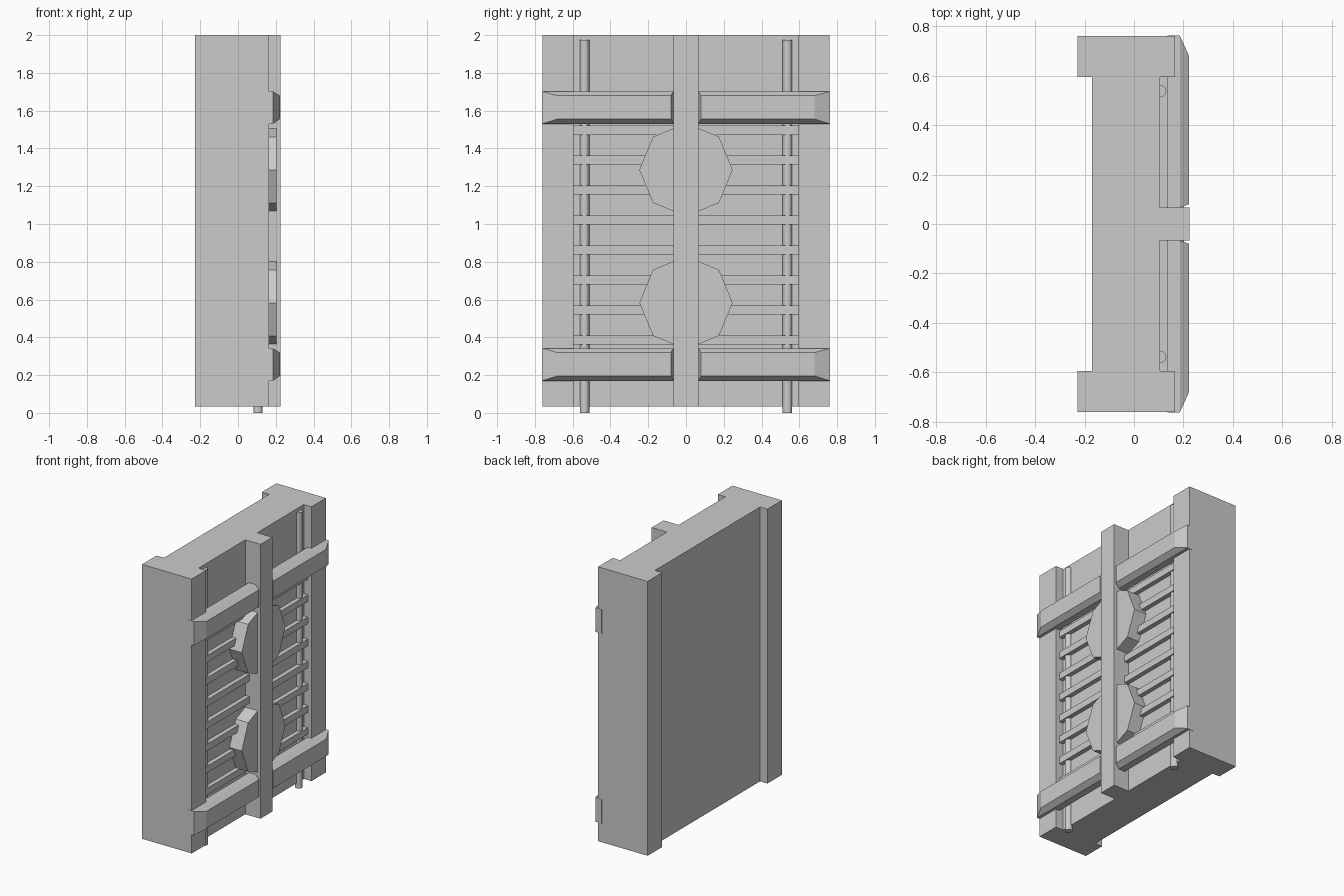
import bpy, bmesh
from math import cos, sin, pi

if "Cube" in bpy.data.objects:
    bpy.data.objects.remove(bpy.data.objects["Cube"])


def make(name, verts, faces):
    mesh = bpy.data.meshes.new(name)
    bm = bmesh.new()
    vs = [bm.verts.new(v) for v in verts]
    for f in faces:
        bm.faces.new([vs[i] for i in f])
    bmesh.ops.recalc_face_normals(bm, faces=bm.faces)
    bm.to_mesh(mesh)
    bm.free()
    ob = bpy.data.objects.new(name, mesh)
    bpy.context.collection.objects.link(ob)
    return ob


def loft(name, a, b):
    """Closed solid between two matching outlines."""
    n = len(a)
    sides = [(i, (i + 1) % n, n + (i + 1) % n, n + i) for i in range(n)]
    return make(name, a + b, [tuple(range(n)), tuple(range(n, 2 * n))] + sides)


def rect(x, y0, y1, z0, z1):
    return [(x, y0, z0), (x, y1, z0), (x, y1, z1), (x, y0, z1)]


def box(name, x0, x1, y0, y1, z0, z1):
    return loft(name, rect(x0, y0, y1, z0, z1), rect(x1, y0, y1, z0, z1))


def mirror_y(ob):
    m = ob.modifiers.new("mirror", 'MIRROR')
    m.use_axis = (False, True, False)
    m.use_mirror_merge = False


Z0, Z1 = 0.035, 2.0

# Main panel: plan profile with recessed front and back
half = [(-0.17, 0.595), (-0.228, 0.595), (-0.228, 0.76),
        (0.165, 0.76), (0.165, 0.595), (0.105, 0.595)]
plan = half + [(x, -y) for x, y in reversed(half)]
loft("panel_body", [(x, y, Z0) for x, y in plan], [(x, y, Z1) for x, y in plan])

# Central spine
box("center_spine", 0.10, 0.225, -0.067, 0.067, Z0, Z1)

# Horizontal bands with chamfered faces, one half each side of the spine
for name, z in (("lower_band", 0.17), ("upper_band", 1.53)):
    band = loft(name, rect(0.185, 0.067, 0.762, z, z + 0.172),
                rect(0.222, 0.08, 0.68, z + 0.026, z + 0.149))
    mirror_y(band)
    back = box(name + "_back", 0.135, 0.185, 0.067, 0.762, z, z + 0.172)
    mirror_y(back)

# Grille slats
for i in range(8):
    z = 0.363 + i * 0.1585
    box(f"slat_{i + 1}", 0.10, 0.137, -0.597, 0.597, z, z + 0.048)

# Octagonal bosses behind the spine
for name, z in (("lower_boss", 0.583), ("upper_boss", 1.287)):
    ring = [(0.247 * cos(k * pi / 4), z + 0.247 * sin(k * pi / 4)) for k in range(8)]
    loft(name, [(0.10, y, h) for y, h in ring], [(0.203, y, h) for y, h in ring])

# Vertical rods half sunk in the recess
ring = [(0.106 + 0.025 * cos(k * pi / 6), 0.537 + 0.025 * sin(k * pi / 6))
        for k in range(12)]
rod = loft("rod", [(x, y, 0) for x, y in ring], [(x, y, 1.975) for x, y in ring])
for p in rod.data.polygons:
    p.use_smooth = len(p.vertices) == 4
mirror_y(rod)
